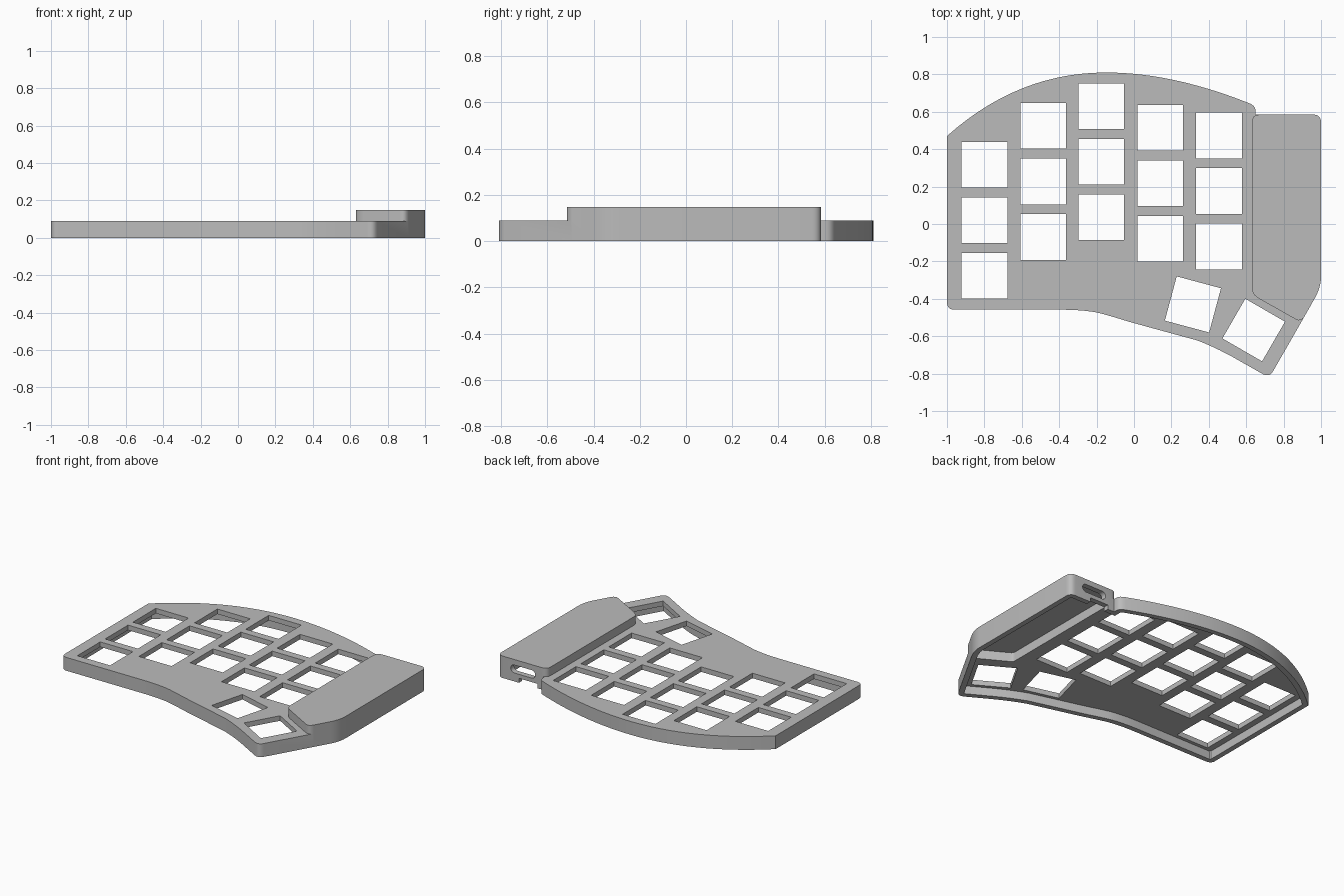
import bpy, bmesh, math
from mathutils import Vector
from mathutils.geometry import intersect_point_line

old = bpy.data.objects.get("Cube")
if old:
    bpy.data.objects.remove(old, do_unlink=True)

grey = bpy.data.materials.new("plain grey")
grey.use_nodes = True
grey.diffuse_color = (0.5, 0.5, 0.5, 1)
grey.node_tree.nodes["Principled BSDF"].inputs["Base Color"].default_value = (0.5, 0.5, 0.5, 1)

WALL = 0.035
PLATE_TOP, PLATE_UNDER = 0.09, 0.056
POD_TOP, POD_UNDER = 0.148, 0.118


def bend(a, ctrl, b, n=6):
    """Quadratic curve from a to b."""
    a, ctrl, b = Vector(a), Vector(ctrl), Vector(b)
    return [a * (1 - t) ** 2 + ctrl * 2 * t * (1 - t) + b * t * t
            for t in (i / n for i in range(n + 1))]


def edge_distance(p, a, b):
    t = intersect_point_line(p, a, b)[1]
    return (p - a.lerp(b, min(max(t, 0), 1))).length


def inset(points, d):
    """Move a clockwise outline inward by d, dropping points that cross over."""
    edges = [(points[i - 1], points[i]) for i in range(len(points))]
    out = []
    for i, p in enumerate(points):
        e1 = (p - points[i - 1]).normalized()
        e2 = (points[(i + 1) % len(points)] - p).normalized()
        n1, n2 = Vector((e1.y, -e1.x)), Vector((e2.y, -e2.x))
        q = p + (n1 + n2) * d / (1 + n1.dot(n2))
        if min(edge_distance(q, a, b) for a, b in edges) > 0.99 * d:
            out.append(q)
    return out


def prism(name, points, low, high):
    """Upright closed solid over a clockwise outline."""
    bm = bmesh.new()
    bottom = [bm.verts.new((p[0], p[1], low)) for p in points]
    top = [bm.verts.new((p[0], p[1], high)) for p in points]
    bm.faces.new(bottom)
    bm.faces.new(top[::-1])
    for i in range(len(points)):
        bm.faces.new((bottom[i], bottom[i - 1], top[i - 1], top[i]))
    mesh = bpy.data.meshes.new(name)
    bm.to_mesh(mesh)
    bm.free()
    mesh.materials.append(grey)
    obj = bpy.data.objects.new(name, mesh)
    bpy.context.collection.objects.link(obj)
    return obj


def combine(target, tool, operation):
    """Apply a boolean and discard the tool."""
    mod = target.modifiers.new("combine", "BOOLEAN")
    mod.operation, mod.solver, mod.object = operation, "MANIFOLD", tool
    bpy.context.view_layer.objects.active = target
    bpy.context.view_layer.update()
    bpy.ops.object.modifier_apply(modifier=mod.name)
    bpy.data.objects.remove(tool, do_unlink=True)


def square(x, y, size, turn=0):
    """Clockwise square around a centre."""
    r = size / math.sqrt(2)
    corners = [math.radians(turn + 45 - 90 * k) for k in range(4)]
    return [(x + r * math.cos(a), y + r * math.sin(a)) for a in corners]


# Shared right-hand edge of the plate and the raised pod
right_edge = (bend((0.957, 0.585), (1, 0.585), (1, 0.542))
              + bend((1, -0.28), (1, -0.34), (0.965, -0.4))
              + [Vector((0.912, -0.493))])

# Whole case outline, clockwise from the left rear corner
outline = (bend((-1, 0.47), (-0.62, 0.81), (-0.15, 0.81), 14)
           + bend((-0.15, 0.81), (0.2, 0.81), (0.61, 0.648), 14)[1:]
           + bend((0.61, 0.648), (0.65, 0.635), (0.65, 0.605), 4)[1:]
           + [Vector((0.65, 0.585))] + right_edge
           + bend((0.745, -0.785), (0.725, -0.82), (0.69, -0.803))
           + bend((0.57, -0.735), (0.46, -0.67), (0.34, -0.623))
           + bend((0, -0.53), (-0.05, -0.516), (-0.1, -0.5), 2)
           + bend((-0.17, -0.48), (-0.25, -0.458), (-0.4, -0.458))
           + bend((-0.96, -0.458), (-1, -0.458), (-1, -0.418)))

# Raised pod outline
pod_outline = (bend((0.63, 0.543), (0.63, 0.585), (0.672, 0.585), 4) + right_edge
               + bend((0.91, -0.497), (0.892, -0.525), (0.865, -0.51), 4)
               + bend((0.67, -0.4), (0.63, -0.378), (0.63, -0.34), 5))

case = prism("keyboard_case", outline, 0, PLATE_TOP)
combine(case, prism("pod", pod_outline, 0.07, POD_TOP), "UNION")

# Hollow underside
combine(case, prism("plate_cavity", inset(outline, WALL), -0.05, PLATE_UNDER), "DIFFERENCE")
combine(case, prism("pod_cavity", inset(pod_outline, WALL + 0.002), 0.04, POD_UNDER), "DIFFERENCE")

# Finger key openings: column x, rear key y
for x, rear in ((-0.8, 0.317), (-0.485, 0.525), (-0.175, 0.63), (0.14, 0.515), (0.455, 0.473)):
    for row in range(3):
        key = prism("key_opening", square(x, rear - 0.297 * row, 0.245), 0.03, 0.2)
        combine(case, key, "DIFFERENCE")

# Thumb key openings
for x, y, turn in ((0.315, -0.43, -15), (0.64, -0.567, -30)):
    combine(case, prism("thumb_opening", square(x, y, 0.245, turn), 0.03, 0.2), "DIFFERENCE")

# Rounded cable port through the rear wall of the pod
r = 0.027
port = [(s * 0.065 + r * math.sin(a), r * math.cos(a))
        for s, start in ((1, 0), (-1, math.pi))
        for a in (start + math.pi * k / 8 for k in range(9))]
slot = prism("cable_port", port, -0.06, 0.06)
slot.rotation_euler.x = math.pi / 2
slot.location = (0.81, 0.58, 0.084)
combine(case, slot, "DIFFERENCE")

# Notch in the lower edge of the rear wall
notch = [(0.7, 0.65), (0.84, 0.65), (0.84, 0.53), (0.7, 0.53)]
combine(case, prism("rear_notch", notch, -0.05, 0.03), "DIFFERENCE")

bpy.ops.object.select_all(action="DESELECT")
case.select_set(True)
bpy.context.view_layer.objects.active = case
bpy.ops.object.shade_smooth_by_angle(angle=math.radians(30))
